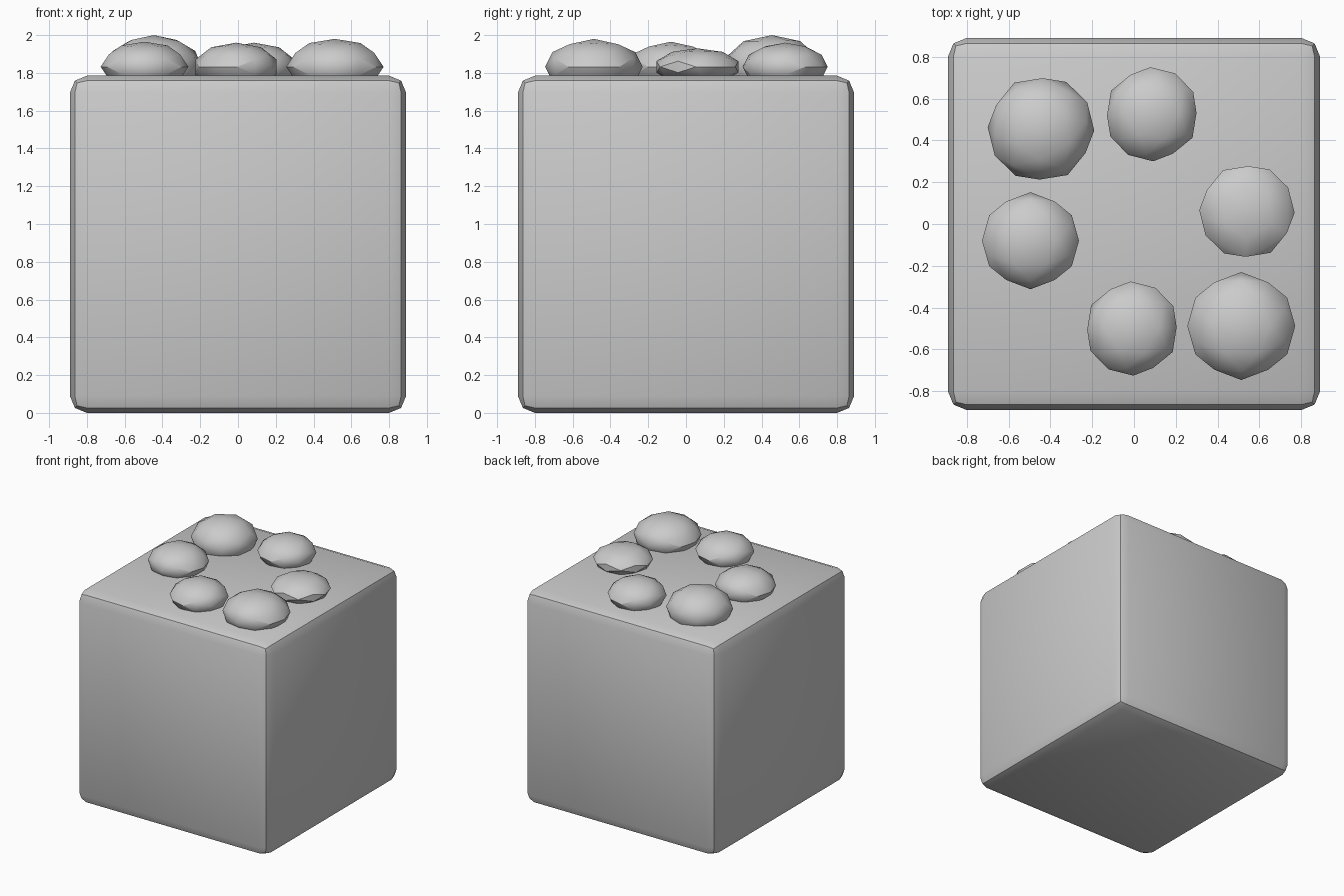
import bpy, bmesh
from math import radians
from mathutils import Matrix

if "Cube" in bpy.data.objects:
    bpy.data.objects.remove(bpy.data.objects["Cube"])


def finish(name, bm):
    mesh = bpy.data.meshes.new(name)
    bm.to_mesh(mesh)
    bm.free()
    ob = bpy.data.objects.new(name, mesh)
    bpy.context.collection.objects.link(ob)
    bpy.ops.object.select_all(action='DESELECT')
    ob.select_set(True)
    bpy.context.view_layer.objects.active = ob
    bpy.ops.object.shade_smooth_by_angle(angle=radians(30))
    return ob


# Block with rounded edges
W, H = 1.78, 1.785
bm = bmesh.new()
bmesh.ops.create_cube(bm, size=1)
bmesh.ops.transform(bm, verts=bm.verts, matrix=Matrix.Translation((0, 0, H / 2))
                    @ Matrix.Diagonal((W, W, H, 1)))
bmesh.ops.bevel(bm, geom=list(bm.edges), offset=0.09, segments=2,
                profile=0.5, affect='EDGES')
finish("block", bm)


# Flattened pebbles, half sunk into the top of the block
def pebble(i, x, y, r, top, turn):
    zc = 1.832
    bm = bmesh.new()
    bmesh.ops.create_icosphere(bm, subdivisions=2, radius=1)
    m = (Matrix.Translation((x, y, zc))
         @ Matrix.Rotation(radians(turn), 4, 'Z')
         @ Matrix.Diagonal((r, r, top - zc, 1))
         @ Matrix.Rotation(radians(-31.717), 4, 'Y'))
    bmesh.ops.transform(bm, verts=bm.verts, matrix=m)
    finish(f"pebble_{i}", bm)


pebbles = [
    (-0.445, 0.455, 0.255, 2.00, 30),
    (0.085, 0.525, 0.225, 1.96, 60),
    (0.54, 0.06, 0.228, 1.93, 30),
    (0.513, -0.488, 0.258, 1.98, 0),
    (-0.01, -0.50, 0.225, 1.96, 60),
    (-0.495, -0.08, 0.232, 1.965, 0),
]
for i, p in enumerate(pebbles, 1):
    pebble(i, *p)
